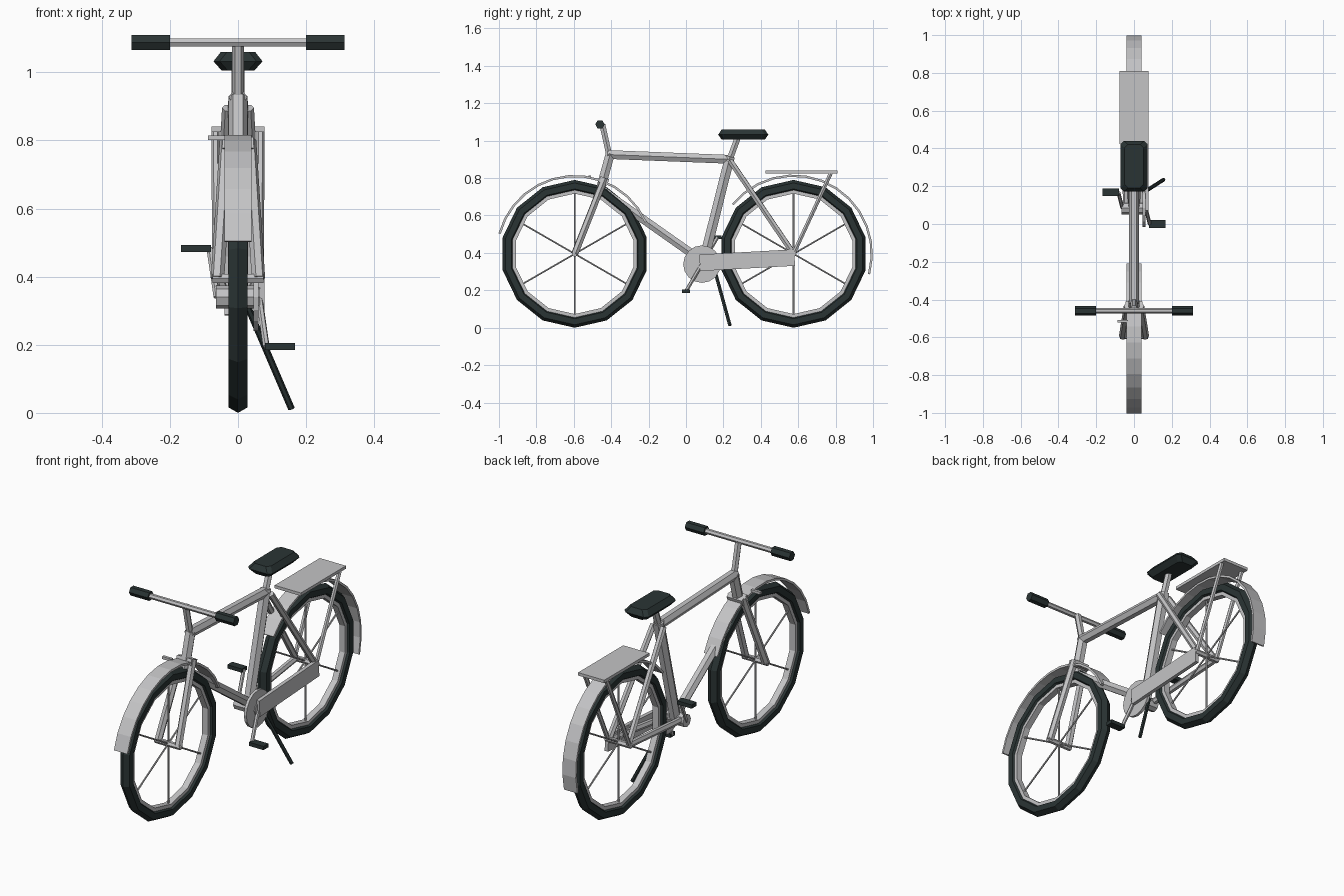
import bpy, bmesh, math
from mathutils import Vector, Matrix

cube = bpy.data.objects.get("Cube")
if cube:
    bpy.data.objects.remove(cube, do_unlink=True)


def material(name, color):
    m = bpy.data.materials.new(name)
    m.use_nodes = True
    m.diffuse_color = color
    m.node_tree.nodes["Principled BSDF"].inputs["Base Color"].default_value = color
    return m


GREY = material("light grey metal", (0.55, 0.55, 0.56, 1))
DARK = material("dark rubber", (0.023, 0.034, 0.034, 1))


def finish(name, bm, mat):
    bmesh.ops.recalc_face_normals(bm, faces=bm.faces)
    mesh = bpy.data.meshes.new(name)
    bm.to_mesh(mesh)
    bm.free()
    mesh.materials.append(mat)
    ob = bpy.data.objects.new(name, mesh)
    bpy.context.collection.objects.link(ob)
    return ob


def add_tube(bm, a, b, r, sides=6):
    a, b = Vector(a), Vector(b)
    d = b - a
    rot = d.to_track_quat('Z', 'X').to_matrix().to_4x4()
    bmesh.ops.create_cone(bm, cap_ends=True, segments=sides, radius1=r, radius2=r,
                          depth=d.length, matrix=Matrix.Translation((a + b) / 2) @ rot)


def tube(name, a, b, r, mat=GREY, sides=6):
    bm = bmesh.new()
    add_tube(bm, a, b, r, sides)
    return finish(name, bm, mat)


def pair(name, a, b, r, mat=GREY):
    # the same tube on the left and the right
    for side, s in (("left", 1), ("right", -1)):
        tube(f"{side}_{name}", (s * a[0], *a[1:]), (s * b[0], *b[1:]), r, mat)


def box(name, center, size, mat=GREY, tilt=0):
    bm = bmesh.new()
    m = (Matrix.Translation(center) @ Matrix.Rotation(tilt, 4, 'X')
         @ Matrix.Diagonal((*size, 1)))
    bmesh.ops.create_cube(bm, size=1, matrix=m)
    return finish(name, bm, mat)


def sweep(name, y, z, section, start, end, steps, mat):
    # sweep a closed (x, radius) section about the wheel axle
    full = abs(end - start) >= 360
    bm = bmesh.new()
    rings = []
    for i in range(steps if full else steps + 1):
        t = math.radians(start + (end - start) * i / steps)
        rings.append([bm.verts.new((x, y + r * math.cos(t), z + r * math.sin(t)))
                      for x, r in section])
    n = len(section)
    for i in range(steps):
        p, q = rings[i], rings[(i + 1) % len(rings)]
        for k in range(n):
            j = (k + 1) % n
            bm.faces.new((p[k], p[j], q[j], q[k]))
    if not full:
        bm.faces.new(rings[0])
        bm.faces.new(rings[-1])
    return finish(name, bm, mat)


def rectangle(half, inner, outer):
    return [(-half, inner), (half, inner), (half, outer), (-half, outer)]


# Wheels: hexagonal tyre, thin rim, three full-width spokes, axle
AXLE_Z, FRONT_Y, REAR_Y = 0.395, -0.595, 0.575
tyre = [(0.032 * math.sin(k * math.pi / 3), 0.363 + 0.032 * math.cos(k * math.pi / 3))
        for k in range(6)]
for end, y in (("front", FRONT_Y), ("rear", REAR_Y)):
    sweep(f"{end}_tyre", y, AXLE_Z, tyre, 90, 450, 14, DARK)
    sweep(f"{end}_rim", y, AXLE_Z, rectangle(0.017, 0.322, 0.345), 90, 450, 14, GREY)
    bm = bmesh.new()
    for k in range(3):
        t = math.radians(90 + 60 * k)
        d = Vector((0, math.cos(t), math.sin(t))) * 0.325
        c = Vector((0, y, AXLE_Z))
        add_tube(bm, c - d, c + d, 0.005)
    finish(f"{end}_spokes", bm, GREY)
    tube(f"{end}_axle", (-0.075, y, AXLE_Z), (0.075, y, AXLE_Z), 0.015)

# Mudguards
sweep("front_mudguard", FRONT_Y, AXLE_Z, rectangle(0.04, 0.41, 0.422), 165, 24, 12, GREY)
sweep("rear_mudguard", REAR_Y, AXLE_Z, rectangle(0.04, 0.412, 0.424), 141, -15, 13, GREY)

# Frame
tube("head_tube", (0, -0.405, 0.93), (0, -0.455, 0.75), 0.028)
tube("top_tube", (0, -0.42, 0.926), (0, 0.24, 0.9), 0.027)
tube("down_tube", (0, -0.45, 0.735), (0, 0.09, 0.355), 0.026)
tube("seat_tube", (0, 0.235, 0.915), (0, 0.09, 0.34), 0.03)
tube("bottom_bracket", (-0.065, 0.085, 0.34), (0.065, 0.085, 0.34), 0.034, sides=8)
pair("seat_stay", (0.03, 0.235, 0.895), (0.058, REAR_Y, AXLE_Z), 0.017)
pair("chain_stay", (0.04, 0.09, 0.345), (0.058, REAR_Y, AXLE_Z), 0.017)
pair("fork_blade", (0.034, -0.435, 0.8), (0.06, FRONT_Y, AXLE_Z), 0.02)
box("fork_crown", (0, -0.44, 0.785), (0.09, 0.05, 0.035), tilt=-0.35)

# Handlebar
tube("stem", (0, -0.41, 0.92), (0, -0.447, 1.085), 0.018)
tube("handlebar", (-0.22, -0.46, 1.087), (0.22, -0.46, 1.087), 0.014)
pair("grip", (0.2, -0.46, 1.087), (0.312, -0.46, 1.087), 0.025, DARK)
box("lamp_bracket", (-0.06, -0.515, 0.808), (0.055, 0.015, 0.014))

# Saddle: three stacked outlines with clipped corners
tube("seat_post", (0, 0.23, 0.89), (0, 0.278, 1.02), 0.019)
bm = bmesh.new()
layers = []
for z, hx, hy in ((1.005, 0.048, 0.115), (1.032, 0.072, 0.134), (1.06, 0.05, 0.115)):
    c = 0.018
    outline = [(hx, hy - c), (hx - c, hy), (c - hx, hy), (-hx, hy - c),
               (-hx, c - hy), (c - hx, -hy), (hx - c, -hy), (hx, c - hy)]
    layers.append([bm.verts.new((x, y + 0.306, z)) for x, y in outline])
for low, high in zip(layers, layers[1:]):
    for k in range(8):
        j = (k + 1) % 8
        bm.faces.new((low[k], low[j], high[j], high[k]))
bm.faces.new(layers[0])
bm.faces.new(layers[-1])
finish("saddle", bm, DARK)

# Luggage rack
box("rack_plate", (0, 0.617, 0.832), (0.156, 0.385, 0.016))
pair("rack_strut", (0.066, 0.775, 0.828), (0.064, REAR_Y, AXLE_Z), 0.012)

# Drivetrain
tube("chainring", (0.045, 0.085, 0.34), (0.06, 0.085, 0.34), 0.1, sides=16)
box("chain_guard", (0.068, 0.327, 0.361), (0.02, 0.508, 0.088), tilt=0.055)
for side, s, y, z in (("left", 1, 0.0, 0.195), ("right", -1, 0.168, 0.483)):
    tube(f"{side}_crank", (s * 0.062, 0.085, 0.34), (s * 0.083, y, z), 0.01)
    box(f"{side}_pedal", (s * 0.123, y, z), (0.088, 0.042, 0.02), DARK)

# Kickstand
tube("kickstand", (0.025, 0.15, 0.32), (0.157, 0.235, 0.012), 0.01, DARK)
